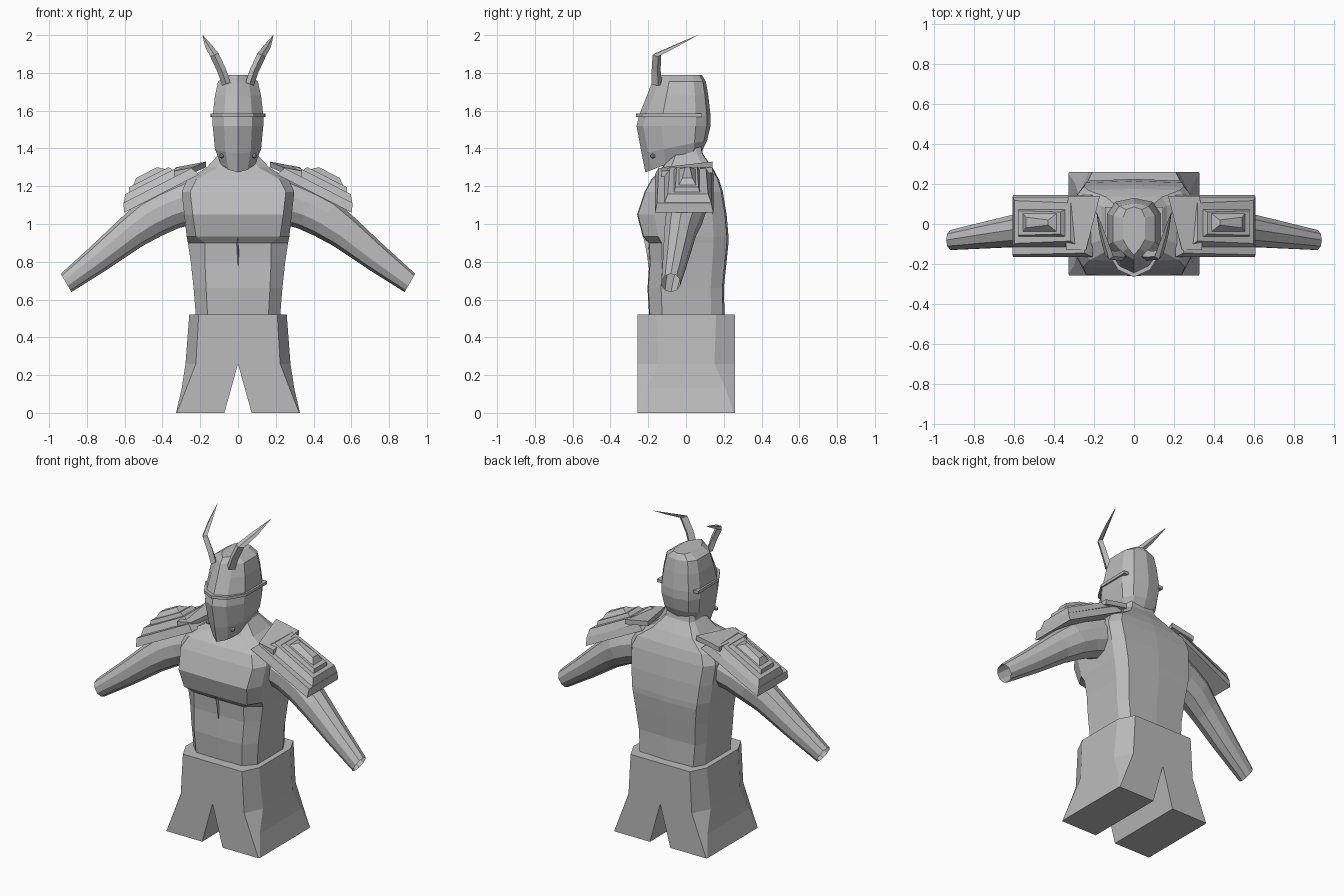
import bpy, bmesh, math
from mathutils import Vector

if "Cube" in bpy.data.objects:
    bpy.data.objects.remove(bpy.data.objects["Cube"])

metal = bpy.data.materials.new("plain_grey")
metal.diffuse_color = (0.5, 0.5, 0.5, 1)
metal.use_nodes = True
metal.node_tree.nodes["Principled BSDF"].inputs["Base Color"].default_value = metal.diffuse_color


def finish(name, bm, mirror=False):
    bmesh.ops.recalc_face_normals(bm, faces=bm.faces)
    me = bpy.data.meshes.new(name)
    bm.to_mesh(me)
    bm.free()
    me.materials.append(metal)
    ob = bpy.data.objects.new(name, me)
    bpy.context.collection.objects.link(ob)
    if mirror:
        ob.modifiers.new("mirror", 'MIRROR').use_mirror_merge = False
    return ob


def loft(name, rings, mirror=False, caps=(True, True)):
    bm = bmesh.new()
    vs = [[bm.verts.new(p) for p in r] for r in rings]
    n = len(vs[0])
    for a, b in zip(vs, vs[1:]):
        for i in range(n):
            j = (i + 1) % n
            bm.faces.new((a[i], a[j], b[j], b[i]))
    if caps[0]:
        bm.faces.new(vs[0][::-1])
    if caps[1]:
        bm.faces.new(vs[-1])
    return finish(name, bm, mirror)


def symmetric(half):
    """Close a ring given its +x half, first and last points on x = 0."""
    return half + [(-x, y, z) for x, y, z in half[-2:0:-1]]


# Trousers: chamfered hips that turn into square, splayed legs
def leg_ring(z, xi, xo, c):
    return [(xi, -.257, z), (xo - c, -.257, z), (xo, -.257 + 2 * c, z),
            (xo, .26 - 2 * c, z), (xo - c, .26, z), (xi, .26, z)]


loft("trousers", [leg_ring(0, .072, .328, .004), leg_ring(.13, .036, .298, .025),
                  leg_ring(.26, 0, .278, .055), leg_ring(.52, 0, .258, .05)], True)

# Torso: boxy rings with overhanging chest, narrowing to the neck
torso = []
for z, w, front, yf, yb in [
        (.50, .222, .72, -.19, .205), (.66, .235, .72, -.20, .20), (.80, .25, .70, -.19, .215),
        (.90, .265, .66, -.195, .225), (.935, .272, .82, -.225, .225), (1.05, .285, .84, -.255, .215),
        (1.17, .298, .85, -.215, .195), (1.235, .27, .82, -.18, .175), (1.30, .165, .65, -.12, .14),
        (1.37, .10, .6, -.08, .09), (1.47, .085, .6, -.07, .07)]:
    torso.append(symmetric([(0, yf - .004, z), (w * front, yf, z), (w, yf * .66, z),
                            (w, yb * .65, z), (w * .84, yb * .96, z), (0, yb, z)]))
loft("torso", torso)

# Arms: open tapered tubes
arm = []
for x, y, z, r, ang in [(.22, .01, 1.13, .125, 25), (.37, .0, 1.075, .112, 30),
                        (.46, -.01, 1.03, .108, 33), (.56, -.03, .96, .094, 37),
                        (.735, -.055, .82, .075, 38), (.91, -.08, .688, .056, 30)]:
    a = math.radians(ang)
    arm.append([(x + r * math.cos(t) * math.sin(a), y + r * math.sin(t) * .93,
                 z + r * math.cos(t) * math.cos(a))
                for t in (2 * math.pi * i / 10 for i in range(10))])
loft("arm", arm, True, (True, False))

# Shoulder guards: stacked bevelled plates on a sloping frame
O, U, N = Vector((.26, 0, 1.235)), Vector((.89, 0, -.455)), Vector((.455, 0, .89))


def plate(name, u0, u1, v0, v1, h0, h1, inset):
    rings = []
    for h, k in ((h0, 0), (h1, inset)):
        rings.append([O + U * u + N * h + Vector((0, v, 0)) for u, v in (
            (u0 + k, v0 + k), (u1 - k, v0 + k * .6), (u1 - k, v1 - k * .6), (u0 + k, v1 - k))])
    loft(name, rings, True)


plate("shoulder_base", -.06, .385, -.165, .145, 0, .048, .02)
plate("shoulder_middle", -.01, .365, -.115, .135, .045, .085, .03)
plate("shoulder_panel", .05, .315, -.065, .075, .08, .108, .015)
plate("shoulder_ridge", .085, .28, -.04, .055, .105, .135, .035)
loft("shoulder_inner_flap", [[(.24, -.13, z - .03), (.34, -.13, z - .05), (.33, .14, z - .03),
                              (.17, .14, z)] for z in (1.30, 1.33)], True)

# Helmet: faceted rings with a pointed front and a tilted lower edge
helmet = []
for z, k, w, yf, yb in [
        (1.355, .38, .09, -.215, .085), (1.42, .2, .122, -.235, .112), (1.52, 0, .134, -.262, .13),
        (1.575, 0, .134, -.248, .13), (1.68, 0, .122, -.207, .118), (1.755, 0, .105, -.178, .105),
        (1.788, 0, .055, -.155, .085)]:
    pts = [(0, yf), (w * .55, yf + .035), (w, yf * .5), (w, yb * .4), (w * .7, yb * .85), (0, yb)]
    helmet.append(symmetric([(x, y, z + k * y) for x, y in pts]))
loft("helmet", helmet)

# Thin visor brim and cheek rivets
brim = [(0, -.265), (.08, -.228), (.143, -.125), (.146, .085), (0, .085)]
loft("visor_brim", [symmetric([(x, y, z) for x, y in brim]) for z in (1.567, 1.585)])
bm = bmesh.new()
bmesh.ops.create_icosphere(bm, subdivisions=1, radius=.014)
bmesh.ops.translate(bm, verts=bm.verts, vec=(.088, -.175, 1.36))
finish("cheek_rivet", bm, True)

# Horns: flattened blades sweeping out and back to a point
horn = []
for x, y, z, a, b in [(.062, -.155, 1.74, .022, .028), (.085, -.158, 1.81, .022, .024),
                      (.125, -.155, 1.895, .022, .022), (.158, -.05, 1.945, .016, .012),
                      (.187, .06, 1.999, .001, .001)]:
    horn.append([(x - a, y - b * .3, z + a * .4), (x, y - b, z),
                 (x + a, y + b * .3, z - a * .4), (x, y + b, z)])
loft("horn", horn, True)

# Small raised crease on the stomach
loft("stomach_crease", [symmetric([(0, -.19 - d, z), (w, -.18, z), (0, -.17, z)])
                        for z, w, d in ((.72, .002, .0), (.86, .012, .02), (.95, .002, .04))])
